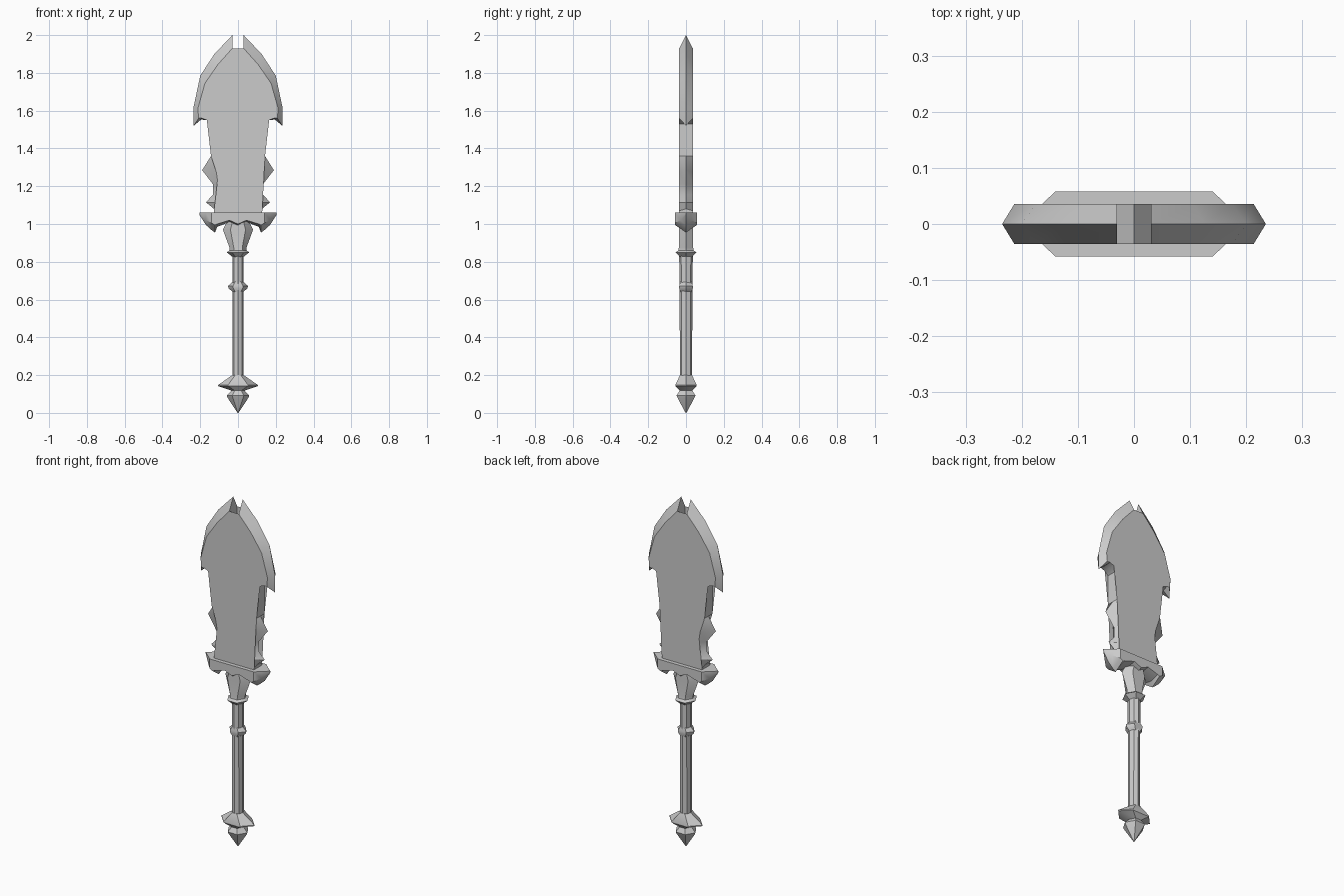
import bpy, bmesh, math

cube = bpy.data.objects.get("Cube")
if cube:
    bpy.data.objects.remove(cube)

GREY = (0.6, 0.6, 0.6, 1)
steel = bpy.data.materials.new("grey steel")
steel.use_nodes = True
steel.diffuse_color = GREY
steel.node_tree.nodes["Principled BSDF"].inputs["Base Color"].default_value = GREY


def finish(name, bm, angle=35):
    bmesh.ops.remove_doubles(bm, verts=bm.verts[:], dist=1e-5)
    bmesh.ops.dissolve_degenerate(bm, edges=bm.edges[:], dist=1e-5)
    bmesh.ops.recalc_face_normals(bm, faces=bm.faces[:])
    mesh = bpy.data.meshes.new(name)
    bm.to_mesh(mesh)
    bm.free()
    mesh.materials.append(steel)
    obj = bpy.data.objects.new(name, mesh)
    bpy.context.collection.objects.link(obj)
    bpy.ops.object.select_all(action='DESELECT')
    obj.select_set(True)
    bpy.context.view_layer.objects.active = obj
    bpy.ops.object.shade_smooth_by_angle(angle=math.radians(angle))
    return obj


def loft(bm, rings):
    """Skin a list of closed rings and cap both ends."""
    rows = [[bm.verts.new(p) for p in ring] for ring in rings]
    n = len(rows[0])
    for a, b in zip(rows, rows[1:]):
        for i in range(n):
            j = (i + 1) % n
            bm.faces.new((a[i], a[j], b[j], b[i]))
    bm.faces.new(rows[0])
    bm.faces.new(rows[-1])


def turned(name, sides, profile):
    """Faceted oval turning from (z, half width, half depth) steps."""
    top = max(math.sin(math.tau * i / sides) for i in range(sides))
    bm = bmesh.new()
    loft(bm, [[(rx * math.cos(math.tau * i / sides),
                ry * math.sin(math.tau * i / sides) / top, z)
               for i in range(sides)] for z, rx, ry in profile])
    return finish(name, bm)


# Blade: cutting edge (x, z) paired with the edge of the flat face (x, z)
half = [((0, 1.72), (0, 1.72)), ((.03, 1.68), (.03, 1.68)),
        ((.03, 2.0), (.03, 1.93)), ((.125, 1.90), (.106, 1.845)),
        ((.2, 1.785), (.175, 1.745)), ((.235, 1.62), (.213, 1.61)),
        ((.235, 1.52), (.208, 1.56)), ((.195, 1.553), (.19, 1.56)),
        ((.165, 1.55), (.165, 1.55)), ((.143, 1.53), (.143, 1.53)),
        ((.143, 1.36), (.143, 1.36)), ((.19, 1.285), (.115, 1.275)),
        ((.132, 1.21), (.105, 1.21)), ((.132, 1.155), (.105, 1.155)),
        ((.17, 1.115), (.11, 1.115)), ((.127, 1.08), (.127, 1.07)),
        ((.127, 1.04), (.127, 1.04))]
flip = [tuple((-x, z) for x, z in pair) for pair in half[:0:-1]]
outline = half + flip
T = .036
bm = bmesh.new()
loft(bm, [[(i[0], -T, i[1]) for o, i in outline],
          [(o[0], 0, o[1]) for o, i in outline],
          [(i[0], T, i[1]) for o, i in outline]])
bmesh.ops.triangulate(bm, faces=[f for f in bm.faces if len(f.verts) > 4])
finish("blade", bm, 30)

# Guard: stations (x, half depth, lower side z, keel z)
stations = [(0, .058, 1.0, .98), (.045, .058, 1.02, 1.01),
            (.11, .058, 1.0, .985), (.122, .058, .995, .955),
            (.14, .058, 1.005, .968), (.17, .03, 1.02, .995),
            (.205, .001, 1.055, 1.05)]
stations = [(-x, d, s, k) for x, d, s, k in stations[:0:-1]] + stations
bm = bmesh.new()
loft(bm, [[(x, -d, 1.06), (x, -d, s), (x, 0, k), (x, d, s), (x, d, 1.06)]
          for x, d, s, k in stations])
finish("guard", bm)

# Grip and its collars
turned("grip", 8, [(.17, .03, .032), (.66, .03, .034), (.9, .03, .037)])
turned("collar", 6, [(1.03, .05, .036), (.97, .08, .038), (.875, .045, .038),
                     (.86, .045, .04), (.85, .06, .055), (.825, .028, .03)])
turned("grip_ring", 6, [(.695, .028, .03), (.672, .053, .036),
                        (.66, .05, .036), (.64, .028, .03)])

# Pommel: wide pointed disc, neck and spike
turned("pommel", 6, [(.2, .03, .032), (.148, .105, .056), (.142, .105, .056),
                     (.118, .035, .034), (.092, .06, .05), (.08, .055, .045),
                     (0, .002, .002)])
